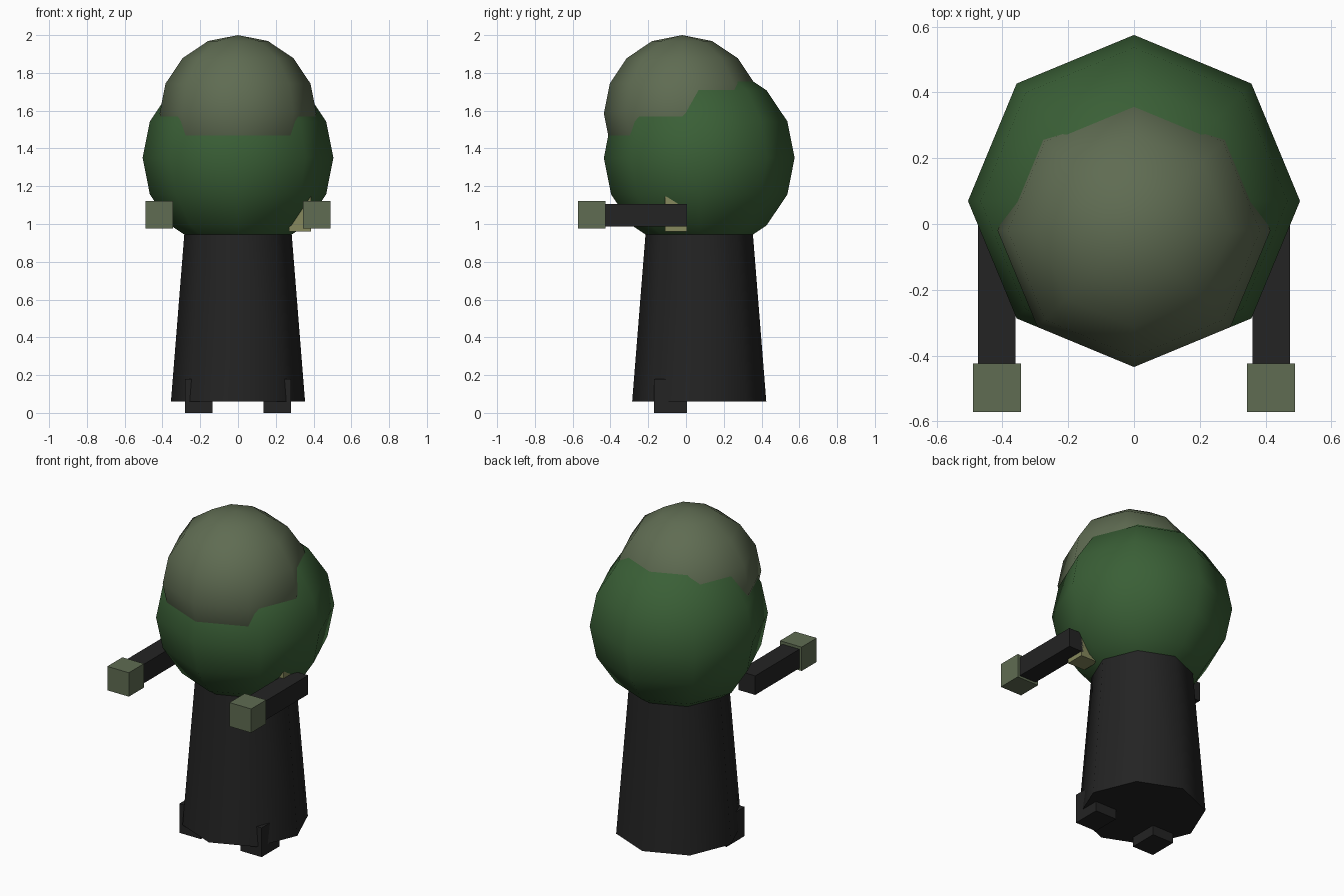
import bpy
from math import radians

if "Cube" in bpy.data.objects:
    bpy.data.objects.remove(bpy.data.objects["Cube"])


def material(name, rgb):
    m = bpy.data.materials.new(name)
    m.diffuse_color = (*rgb, 1)
    m.use_nodes = True
    m.node_tree.nodes["Principled BSDF"].inputs["Base Color"].default_value = m.diffuse_color
    return m


GREEN = material("green", (0.042, 0.115, 0.037))
KHAKI = material("khaki", (0.115, 0.15, 0.085))
BLACK = material("black", (0.017, 0.017, 0.017))
TAN = material("tan", (0.24, 0.25, 0.11))


def finish(name, mat, smooth=False):
    ob = bpy.context.object
    ob.name = name
    ob.data.materials.append(mat)
    if smooth:
        bpy.ops.object.shade_smooth_by_angle(angle=radians(60))
    return ob


def ball(name, center, radius, mat):
    bpy.ops.mesh.primitive_uv_sphere_add(segments=8, ring_count=8, radius=radius, location=center)
    return finish(name, mat, True)


def box(name, x, y, z, mat):
    """Box from (min, max) ranges on each axis."""
    bpy.ops.mesh.primitive_cube_add(size=1, location=[(a + b) / 2 for a, b in (x, y, z)])
    ob = finish(name, mat)
    ob.scale = [abs(b - a) for a, b in (x, y, z)]
    return ob


# Torso and head: two overlapping low-poly spheres
ball("torso", (0, 0.07, 1.35), 0.505, GREEN)
ball("head", (0, -0.02, 1.585), 0.415, KHAKI)

# Tapered eight-sided lower body
bpy.ops.mesh.primitive_cone_add(vertices=8, radius1=0.355, radius2=0.28, depth=0.94,
                                location=(0, 0.07, 0.53))
finish("lower_body", BLACK, True)

# Paired arms, hands and feet
for side, s in (("left", -1), ("right", 1)):
    box(side + "_arm", (0.36 * s, 0.475 * s), (-0.43, 0.005), (0.988, 1.105), BLACK)
    box(side + "_hand", (0.343 * s, 0.49 * s), (-0.572, -0.425), (0.975, 1.122), KHAKI)
    box(side + "_foot", (0.135 * s, 0.28 * s), (-0.17, 0.005), (0, 0.18), BLACK)

# Small block tucked beside one arm
box("hip_block", (0.27, 0.387), (-0.11, 0.005), (0.961, 1.145), TAN)
